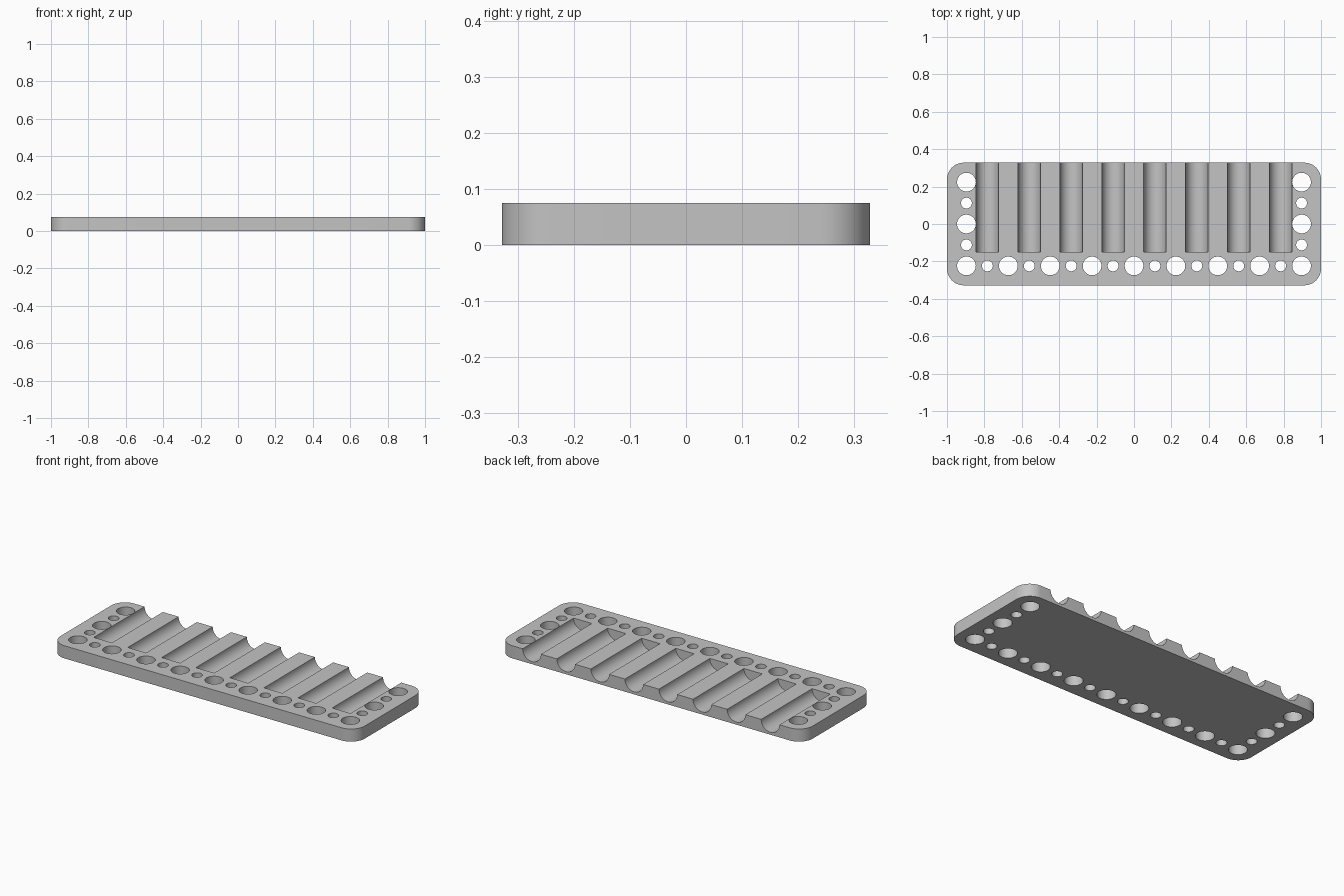
import bpy, bmesh
from math import pi, sin, cos
from mathutils import Matrix, Vector

if "Cube" in bpy.data.objects:
    bpy.data.objects.remove(bpy.data.objects["Cube"])

HALF_X, HALF_Y, HEIGHT = 1.0, 0.328, 0.075
CORNER = 0.09
PITCH = 0.224          # spacing shared by grooves and large holes
EDGE_X = 4 * PITCH
LARGE, SMALL, GROOVE = 0.05, 0.029, 0.06

grey = bpy.data.materials.new("plain grey")
grey.use_nodes = True
grey.diffuse_color = (0.55, 0.55, 0.55, 1)
grey.node_tree.nodes["Principled BSDF"].inputs["Base Color"].default_value = grey.diffuse_color


def make_object(name, bm):
    bmesh.ops.recalc_face_normals(bm, faces=bm.faces)
    mesh = bpy.data.meshes.new(name)
    bm.to_mesh(mesh)
    bm.free()
    mesh.materials.append(grey)
    obj = bpy.data.objects.new(name, mesh)
    bpy.context.collection.objects.link(obj)
    return obj


def add_cylinder(bm, radius, depth, matrix):
    bmesh.ops.create_cone(bm, cap_ends=True, segments=48, radius1=radius,
                          radius2=radius, depth=depth, matrix=matrix)


# Plate: rounded rectangle, extruded
bm = bmesh.new()
outline = []
steps = 12
for quarter, (sx, sy) in enumerate([(1, 1), (-1, 1), (-1, -1), (1, -1)]):
    for i in range(steps + 1):
        a = (quarter + i / steps) * pi / 2
        outline.append(bm.verts.new((sx * (HALF_X - CORNER) + CORNER * cos(a),
                                     sy * (HALF_Y - CORNER) + CORNER * sin(a), 0)))
base = bm.faces.new(outline)
top = bmesh.ops.extrude_face_region(bm, geom=[base], use_keep_orig=True)["geom"]
bmesh.ops.translate(bm, verts=[v for v in top if isinstance(v, bmesh.types.BMVert)],
                    vec=Vector((0, 0, HEIGHT)))
plate = make_object("grooved_plate", bm)

# Holes: alternating large and small along the front and both ends
bm = bmesh.new()
spots = [(i * PITCH / 2, -PITCH, i) for i in range(-8, 9)]
spots += [(side * EDGE_X, j * PITCH / 2, j) for side in (-1, 1) for j in range(-1, 3)]
for x, y, n in spots:
    add_cylinder(bm, SMALL if n % 2 else LARGE, 0.3, Matrix.Translation((x, y, HEIGHT / 2)))

# Grooves: half-round channels open at the back
front, back = -0.15, 0.4
for i in range(8):
    place = Matrix.Translation(((i - 3.5) * PITCH, (front + back) / 2, HEIGHT))
    add_cylinder(bm, GROOVE, back - front, place @ Matrix.Rotation(pi / 2, 4, "X"))
cutter = make_object("cutter", bm)
cutter.hide_render = True

# Cut, then tidy up
cut = plate.modifiers.new("holes_and_grooves", "BOOLEAN")
cut.operation = "DIFFERENCE"
cut.solver = "EXACT"
cut.object = cutter
bpy.ops.object.select_all(action="DESELECT")
plate.select_set(True)
bpy.context.view_layer.objects.active = plate
bpy.ops.object.modifier_apply(modifier=cut.name)
bpy.data.objects.remove(cutter)
bpy.ops.object.shade_smooth_by_angle(angle=pi / 6)
